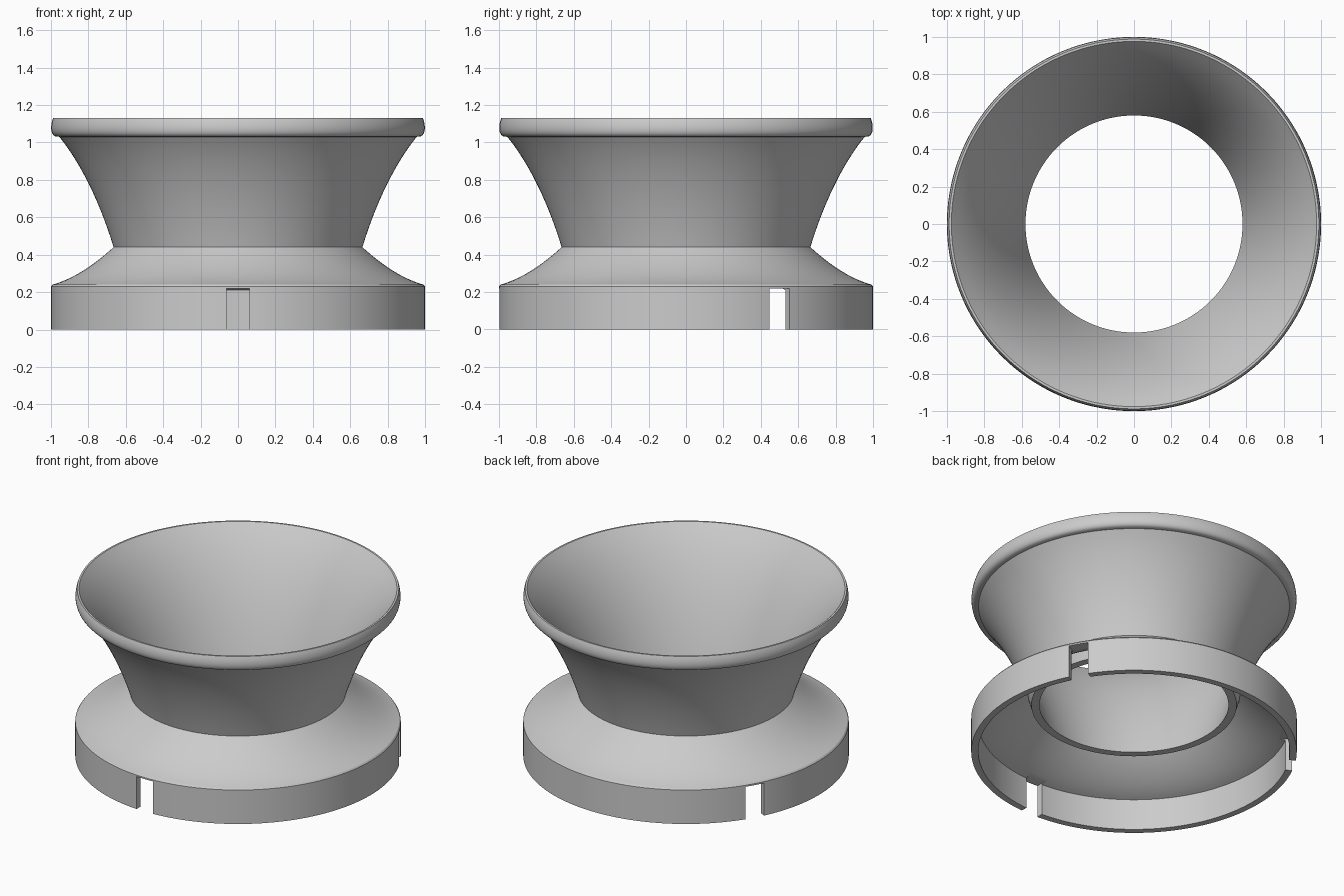
import bpy
import bmesh
import math
from mathutils import Vector, Matrix
from mathutils.geometry import interpolate_bezier

SEGMENTS = 144

cube = bpy.data.objects.get("Cube")
if cube:
    bpy.data.objects.remove(cube)

grey = bpy.data.materials.new("plain grey")
grey.use_nodes = True
colour = (0.6, 0.6, 0.6, 1)
grey.diffuse_color = colour
grey.node_tree.nodes["Principled BSDF"].inputs["Base Color"].default_value = colour


def curve(a, b, c, d, steps=14):
    """Points (radius, height) along a Bezier curve."""
    pts = interpolate_bezier(*(Vector((r, z, 0)) for r, z in (a, b, c, d)), steps)
    return [(p.x, p.y) for p in pts]


def add_object(name, bm):
    mesh = bpy.data.meshes.new(name)
    bmesh.ops.recalc_face_normals(bm, faces=bm.faces)
    bm.to_mesh(mesh)
    bm.free()
    obj = bpy.data.objects.new(name, mesh)
    bpy.context.collection.objects.link(obj)
    mesh.materials.append(grey)
    return obj


def lathe(name, profile):
    """Revolve a closed profile around z."""
    bm = bmesh.new()
    rings = []
    for i in range(SEGMENTS):
        a = 2 * math.pi * i / SEGMENTS
        rings.append([bm.verts.new((r * math.cos(a), r * math.sin(a), z)) for r, z in profile])
    for i, ring in enumerate(rings):
        following = rings[(i + 1) % SEGMENTS]
        for j in range(len(profile)):
            k = (j + 1) % len(profile)
            bm.faces.new((ring[j], following[j], following[k], ring[k]))
    return add_object(name, bm)


# Cross-section: skirt, flared base, horn, rolled rim, inner horn, underside
skirt = [(0.957, 0), (1.0, 0), (1.0, 0.23)]
flare = curve((0.992, 0.24), (0.88, 0.27), (0.77, 0.345), (0.665, 0.44))
horn = curve((0.665, 0.44), (0.725, 0.64), (0.825, 0.87), (0.955, 1.03))[1:]
rim = curve((0.975, 1.032), (1.003, 1.04), (1.004, 1.09), (0.988, 1.13), 9)
bowl = curve((0.976, 1.13), (0.79, 0.93), (0.665, 0.62), (0.58, 0.33))
underside = [(0.63, 0.33)] + curve((0.65, 0.4), (0.75, 0.31), (0.86, 0.24), (0.957, 0.21))
body = lathe("flared_funnel", skirt + flare + horn + rim + bowl + underside)

# Three notches through the skirt
bm = bmesh.new()
for turn in (-90, 30, 150):
    place = (Matrix.Rotation(math.radians(turn), 4, "Z")
             @ Matrix.Translation((1.0, 0, 0.06))
             @ Matrix.Diagonal((0.2, 0.124, 0.32, 1)))
    bmesh.ops.create_cube(bm, size=1, matrix=place)
cutter = add_object("notch_cutter", bm)
cutter.hide_render = True

cut = body.modifiers.new("notches", "BOOLEAN")
cut.operation = "DIFFERENCE"
cut.solver = "EXACT"
cut.object = cutter

bpy.ops.object.select_all(action="DESELECT")
bpy.context.view_layer.objects.active = body
body.select_set(True)
bpy.ops.object.modifier_apply(modifier=cut.name)
bpy.data.objects.remove(cutter)
bpy.ops.object.shade_smooth_by_angle(angle=math.radians(30))
